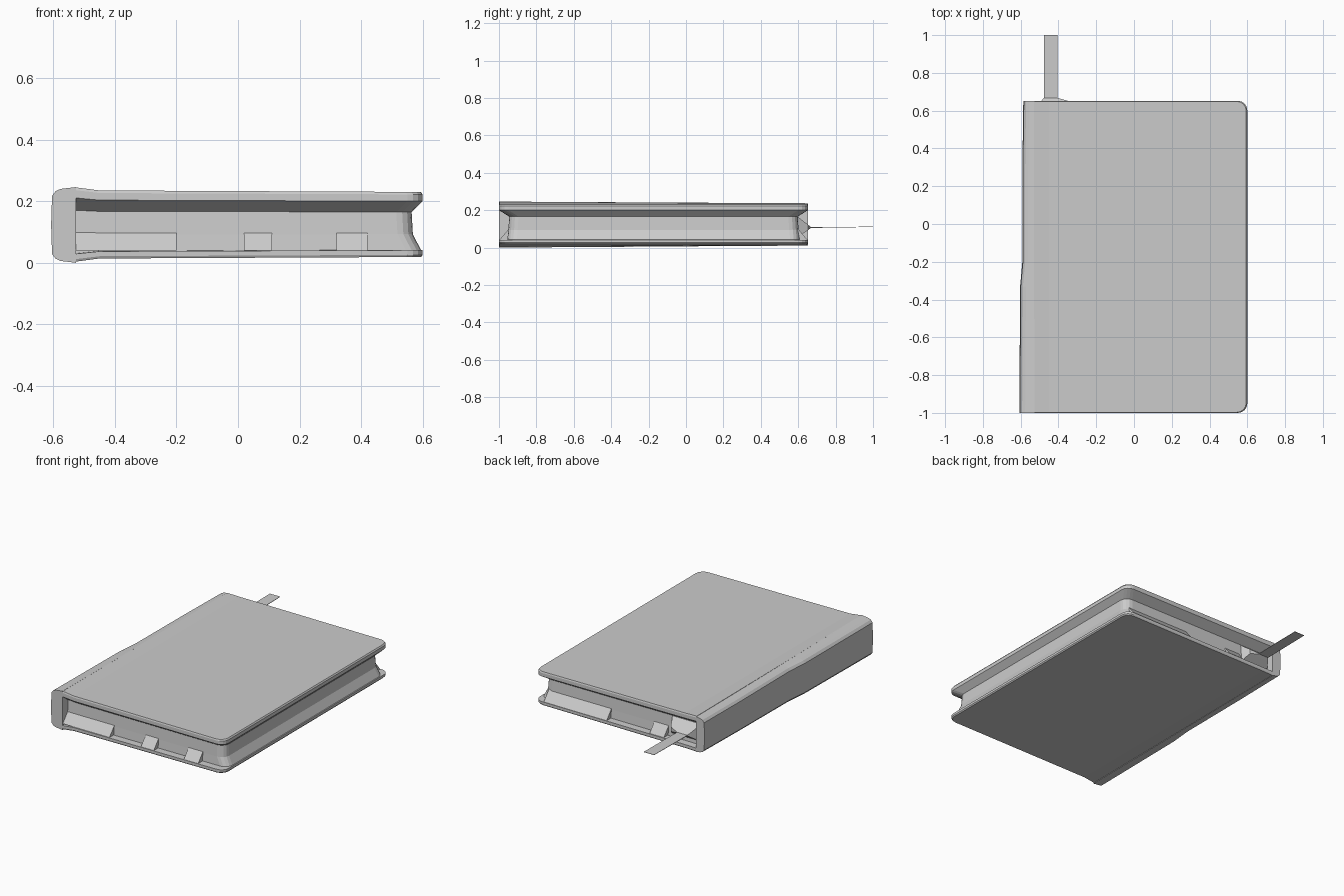
import bpy, bmesh, math

if "Cube" in bpy.data.objects:
    bpy.data.objects.remove(bpy.data.objects["Cube"])

def finish(name, bm):
    bmesh.ops.recalc_face_normals(bm, faces=bm.faces)
    me = bpy.data.meshes.new(name)
    bm.to_mesh(me)
    bm.free()
    ob = bpy.data.objects.new(name, me)
    bpy.context.collection.objects.link(ob)
    return ob

def loft(bm, rings):
    """Skin closed rings of equal length and cap both ends."""
    vs = [[bm.verts.new(p) for p in r] for r in rings]
    n = len(vs[0])
    for a, b in zip(vs, vs[1:]):
        for i in range(n):
            j = (i + 1) % n
            bm.faces.new((a[i], a[j], b[j], b[i]))
    caps = [bm.faces.new(vs[0]), bm.faces.new(vs[-1])]
    return vs, caps

def swell(y):
    """Spine is fattest at the front and flattens towards the back."""
    return max(0.15, min(1.0, (0.75 - y) / 1.6))

# outline with two rounded fore-edge corners
FRONT, BACK, EDGE = -1.0, 0.652, 0.6
def outline(z, ix, iy, r=0.05, steps=4):
    y0, y1, x1 = FRONT + iy, BACK - iy, EDGE - ix
    pts = [(-0.53, y0), (-0.45, y0)]
    for cy, start in ((y0 + r, -90), (y1 - r, 0)):
        for k in range(steps + 1):
            a = math.radians(start + 90 * k / steps)
            pts.append((x1 - r + r * math.cos(a), cy + r * math.sin(a)))
    pts += [(-0.45, y1), (-0.53, y1)]
    out = []
    for x, y in pts:
        t = (z - 0.13) / 0.105                   # -1 bottom, +1 top
        dz = t * 0.005 * (0.6 - x) / 1.05
        if x < -0.5:
            dz += t * 0.010 * swell(y)
        out.append((x, y, z + dz))
    return out

# covers and page block in one stack of outlines: (z, fore-edge inset, end inset)
LEVELS = [(0.024, 0.005, 0.004), (0.031, 0, 0), (0.046, 0, 0), (0.047, 0.006, 0.045),
          (0.098, 0.032, 0.05), (0.17, 0.036, 0.055), (0.205, 0, 0),
          (0.227, 0, 0), (0.235, 0.006, 0.003)]
bm = bmesh.new()
vs, caps = loft(bm, [outline(*l) for l in LEVELS])
for cap, ring in zip(caps, (vs[0], vs[-1])):     # hinge crease
    bmesh.utils.face_split(cap, ring[1], ring[-2])
finish("covers_and_pages", bm)

# spine lofted along the book
HALF = [(0.0, 0.095), (0.012, 0.110), (0.028, 0.117), (0.075, 0.122)]
bm = bmesh.new()
rings = []
for y, x0 in ((-1.0, -0.604), (-0.33, -0.600), (-0.2, -0.588), (0.3, -0.588), (0.652, -0.583)):
    s = swell(y)
    h = lambda v: v * (0.9 + 0.1 * s)
    top = [(x0 + dx, y, 0.128 + h(v)) for dx, v in HALF[:3]] + [(-0.526, y, 0.128 + h(0.123))]
    bot = [(x, y, 0.256 - z) for x, y, z in reversed(top)]
    rings.append([(x0 - 0.003, y, 0.128)] + top + bot)
loft(bm, rings)
finish("spine", bm)

# sloping page tabs on the lower cover, front and back
def page_tab(name, x0, x1, y_out, y_in):
    bm = bmesh.new()
    tri = [(y_out, 0.045), (y_in, 0.045), (y_in, 0.108)]
    loft(bm, [[(x, y, z) for y, z in tri] for x in (x0, x1)])
    finish(name, bm)

for i, (a, b) in enumerate(((-0.53, -0.2), (0.02, 0.11), (0.32, 0.42))):
    page_tab(f"front_page_tab_{i + 1}", a, b, FRONT + 0.002, FRONT + 0.055)
for i, (a, b) in enumerate(((-0.30, -0.2), (0.1, 0.54))):
    page_tab(f"back_page_tab_{i + 1}", a, b, BACK - 0.002, BACK - 0.055)

# ribbon bookmark with a flared root
def slab(y, x0, x1, z, h):
    return [(x0, y, z - h), (x1, y, z - h), (x1, y, z + h), (x0, y, z + h)]

bm = bmesh.new()
loft(bm, [slab(0.59, -0.53, -0.32, 0.115, 0.06), slab(0.652, -0.49, -0.35, 0.113, 0.015),
          slab(0.668, -0.477, -0.405, 0.112, 0.002), slab(1.0, -0.477, -0.405, 0.116, 0.001)])
finish("ribbon_bookmark", bm)

# rest the book on the ground
bpy.context.view_layer.update()
low = min(v.co.z for o in bpy.data.objects for v in o.data.vertices)
for o in bpy.data.objects:
    o.location.z -= low
